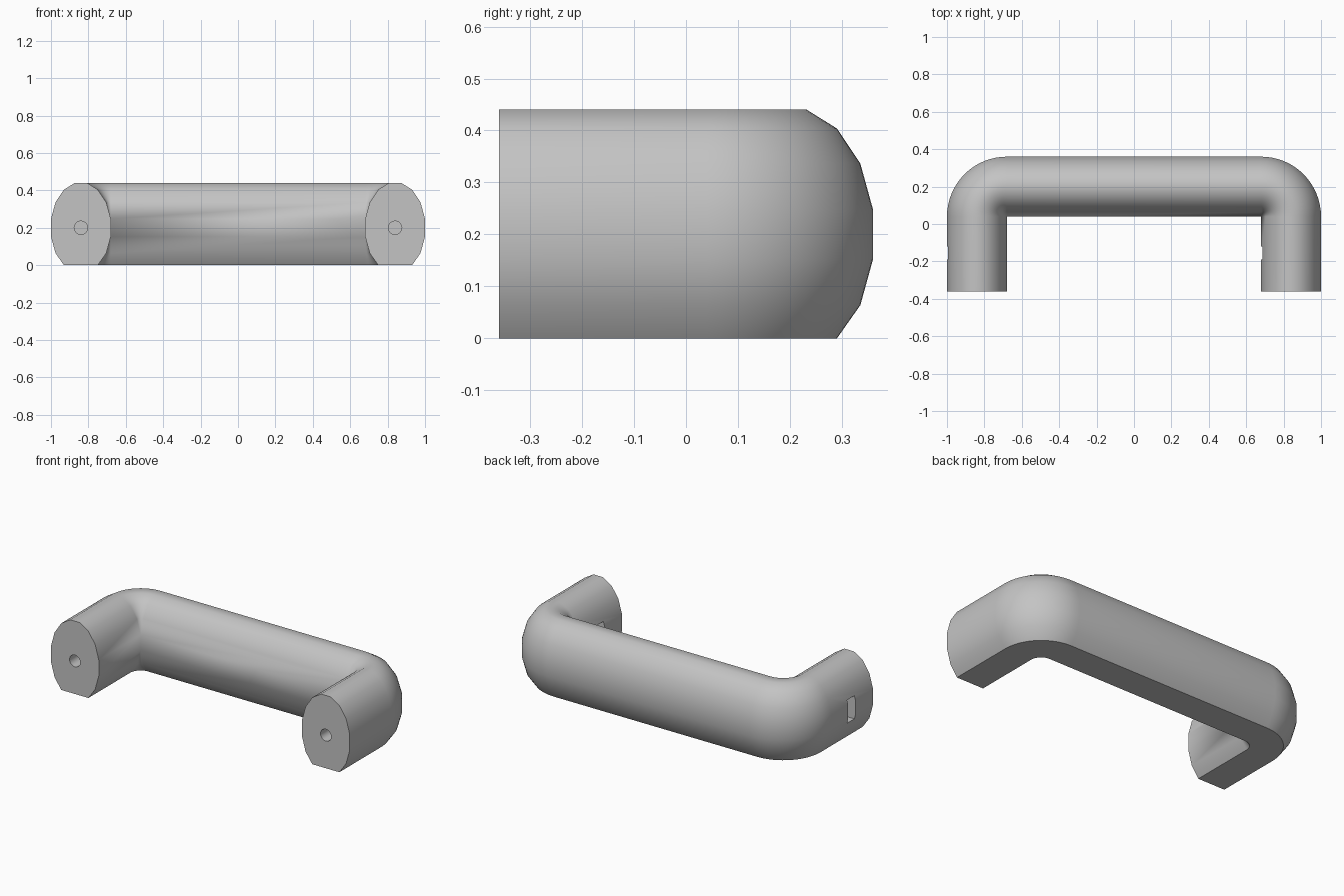
import bpy
import bmesh
from math import cos, sin, pi, radians
from mathutils import Matrix, Vector

if "Cube" in bpy.data.objects:
    bpy.data.objects.remove(bpy.data.objects["Cube"])

LEG_X, END_Y, BEND_Y, BEND_R = 0.84, -0.36, 0.04, 0.16
MID_Z = 0.2

grey = bpy.data.materials.new("plain grey")
grey.use_nodes = True
colour = (0.55, 0.55, 0.55, 1)
grey.diffuse_color = colour
grey.node_tree.nodes["Principled BSDF"].inputs["Base Color"].default_value = colour


def make_object(name, bm):
    bmesh.ops.recalc_face_normals(bm, faces=bm.faces)
    mesh = bpy.data.meshes.new(name)
    bm.to_mesh(mesh)
    bm.free()
    mesh.materials.append(grey)
    obj = bpy.data.objects.new(name, mesh)
    bpy.context.collection.objects.link(obj)
    return obj


# Oval section with a flat underside: (outward offset, height)
half_width = BEND_R / cos(pi / 16)
section = []
for i in range(16):
    a = (i + 0.5) * pi / 8
    z = MID_Z + 0.245 * sin(a)
    if z > -0.02:
        section.append((half_width * cos(a), max(z, 0)))

# Path stations: (centre, outward direction) along leg, bend, bar, bend, leg
bend_steps = 16
stations = [(Vector((LEG_X, END_Y, 0)), Vector((1, 0, 0)))]
for side in (1, -1):
    pivot = Vector((side * (LEG_X - BEND_R), BEND_Y, 0))
    for i in range(bend_steps + 1):
        t = i / bend_steps if side == 1 else 1 - i / bend_steps
        out = Vector((side * cos(t * pi / 2), sin(t * pi / 2), 0))
        stations.append((pivot + out * BEND_R, out))
stations.append((Vector((-LEG_X, END_Y, 0)), Vector((-1, 0, 0))))

# Sweep the section into the handle
bm = bmesh.new()
rings = [[bm.verts.new(c + out * w + Vector((0, 0, z))) for w, z in section]
         for c, out in stations]
n = len(section)
for r0, r1 in zip(rings, rings[1:]):
    for j in range(n):
        k = (j + 1) % n
        bm.faces.new((r0[j], r0[k], r1[k], r1[j]))
bm.faces.new(rings[0])
bm.faces.new(rings[-1])
bmesh.ops.remove_doubles(bm, verts=bm.verts, dist=0.0002)
handle = make_object("handle", bm)


def cut(cutter):
    mod = handle.modifiers.new("cut", "BOOLEAN")
    mod.operation = "DIFFERENCE"
    mod.solver = "EXACT"
    mod.object = cutter
    cutter.hide_render = True
    bpy.context.view_layer.objects.active = handle
    bpy.ops.object.modifier_apply(modifier=mod.name)
    bpy.data.objects.remove(cutter)


for x in (-LEG_X, LEG_X):
    # Blind screw hole in the leg end
    bm = bmesh.new()
    bmesh.ops.create_cone(
        bm, cap_ends=True, segments=16, radius1=0.036, radius2=0.036, depth=0.4,
        matrix=Matrix.Translation((x, END_Y + 0.1, MID_Z)) @ Matrix.Rotation(pi / 2, 4, "X"))
    cut(make_object("screw_hole_cutter", bm))

    # Nut slot, open towards -x, with a pointed inner end
    bm = bmesh.new()
    outline = [(-0.25, -0.07), (0.04, -0.07), (0.08, 0), (0.04, 0.07), (-0.25, 0.07)]
    face = bm.faces.new([bm.verts.new((x + dx, -0.19, MID_Z + dz)) for dx, dz in outline])
    grown = bmesh.ops.extrude_face_region(bm, geom=[face])["geom"]
    bmesh.ops.translate(bm, vec=(0, 0.07, 0),
                        verts=[v for v in grown if isinstance(v, bmesh.types.BMVert)])
    cut(make_object("nut_slot_cutter", bm))

# Smooth the rounded sides, keep the ends and underside sharp
bpy.ops.object.select_all(action="DESELECT")
handle.select_set(True)
bpy.context.view_layer.objects.active = handle
bpy.ops.object.shade_smooth_by_angle(angle=radians(32))
